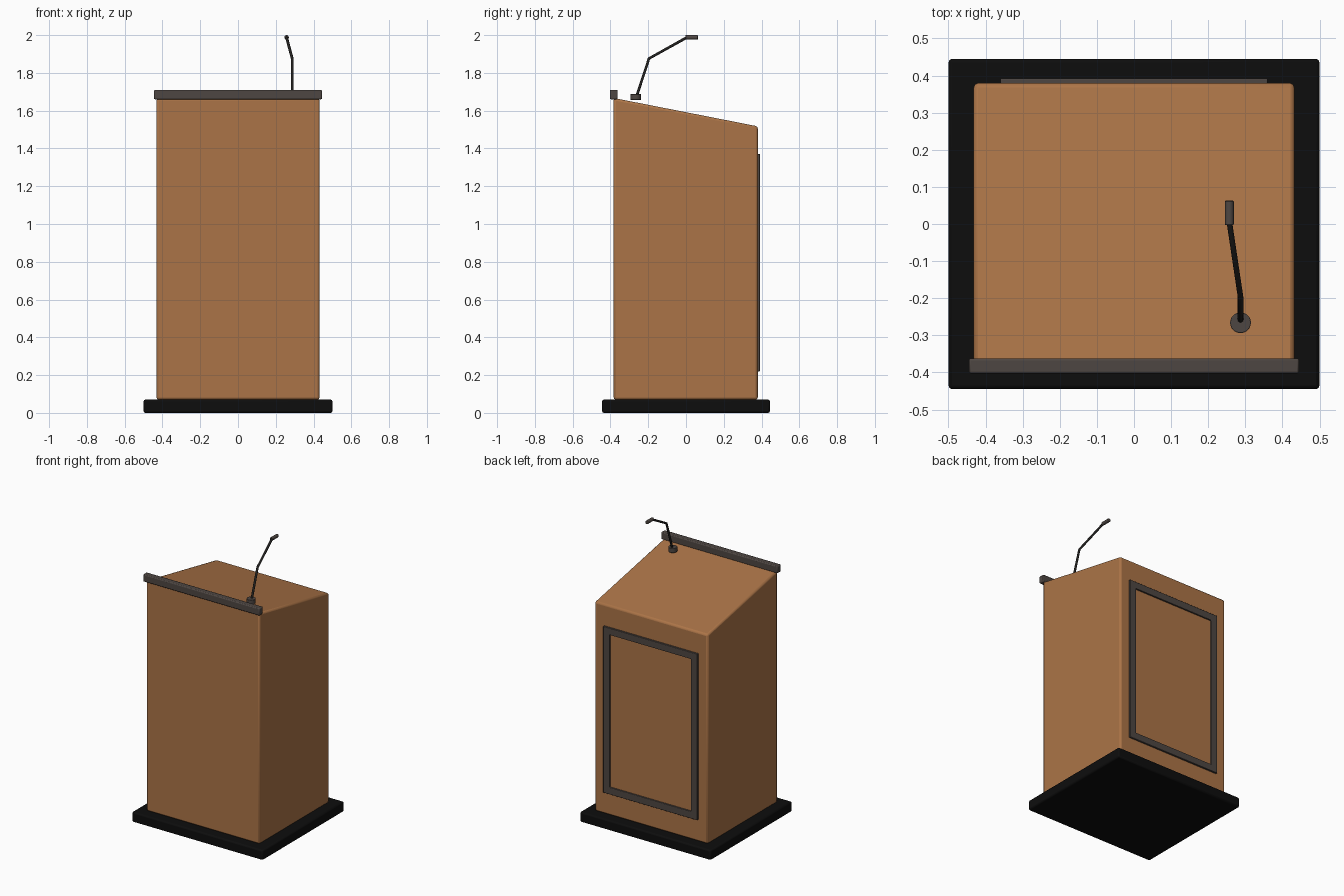
import bpy, bmesh, math
from mathutils import Vector

if "Cube" in bpy.data.objects:
    bpy.data.objects.remove(bpy.data.objects["Cube"])


def material(name, rgb):
    m = bpy.data.materials.new(name)
    m.diffuse_color = (*rgb, 1)
    m.use_nodes = True
    m.node_tree.nodes["Principled BSDF"].inputs["Base Color"].default_value = m.diffuse_color
    return m


WOOD = material("warm_wood", (0.41, 0.175, 0.063))
GREY = material("dark_grey_trim", (0.076, 0.062, 0.055))
BLACK = material("black_base", (0.004, 0.004, 0.004))
NECK = material("near_black_metal", (0.016, 0.015, 0.014))


def finish(name, bm, mat, bevel=0.0, segments=2):
    bmesh.ops.recalc_face_normals(bm, faces=bm.faces)
    me = bpy.data.meshes.new(name)
    bm.to_mesh(me)
    bm.free()
    me.materials.append(mat)
    ob = bpy.data.objects.new(name, me)
    bpy.context.collection.objects.link(ob)
    if bevel:
        mod = ob.modifiers.new("bevel", 'BEVEL')
        mod.width, mod.segments = bevel, segments
    bpy.ops.object.select_all(action='DESELECT')
    ob.select_set(True)
    bpy.context.view_layer.objects.active = ob
    bpy.ops.object.shade_smooth_by_angle(angle=math.radians(35))
    return ob


def extrude_profile(name, points, direction, mat, bevel=0.0, hole=None):
    """Extrude a closed outline; an optional matching hole makes a ring."""
    bm = bmesh.new()
    outer = [bm.verts.new(p) for p in points]
    if hole:
        inner = [bm.verts.new(p) for p in hole]
        n = len(outer)
        faces = [bm.faces.new((outer[i], outer[(i + 1) % n],
                               inner[(i + 1) % n], inner[i])) for i in range(n)]
    else:
        faces = [bm.faces.new(outer)]
    ext = bmesh.ops.extrude_face_region(bm, geom=faces, use_keep_orig=True)
    bmesh.ops.translate(bm, vec=direction,
                        verts=[g for g in ext["geom"] if isinstance(g, bmesh.types.BMVert)])
    return finish(name, bm, mat, bevel)


def box(name, x, y0, y1, z0, z1, mat, bevel):
    pts = [(-x, y0, z0), (-x, y1, z0), (-x, y1, z1), (-x, y0, z1)]
    return extrude_profile(name, pts, (2 * x, 0, 0), mat, bevel)


def rod(name, a, b, radius, mat, sides=24, bevel=0.0):
    a, b = Vector(a), Vector(b)
    bm = bmesh.new()
    bmesh.ops.create_cone(bm, cap_ends=True, segments=sides, radius1=radius,
                          radius2=radius, depth=(b - a).length)
    bm.transform((b - a).to_track_quat('Z', 'Y').to_matrix().to_4x4())
    bmesh.ops.translate(bm, vec=(a + b) / 2, verts=bm.verts)
    return finish(name, bm, mat, bevel)


# Plinth, sloped cabinet and front lip
box("plinth", 0.50, -0.445, 0.445, 0, 0.07, BLACK, 0.01)
extrude_profile("cabinet",
                [(-0.432, -0.383, 0.07), (-0.432, 0.38, 0.07),
                 (-0.432, 0.38, 1.517), (-0.432, -0.383, 1.667)],
                (0.864, 0, 0), WOOD, 0.012)
box("top_lip", 0.445, -0.403, -0.362, 1.66, 1.71, GREY, 0.006)


# Raised rectangular frame on the back
def rectangle(x, z0, z1):
    return [(-x, 0.376, z0), (x, 0.376, z0), (x, 0.376, z1), (-x, 0.376, z1)]


extrude_profile("back_frame", rectangle(0.36, 0.22, 1.37), (0, 0.016, 0),
                GREY, 0.003, hole=rectangle(0.312, 0.268, 1.322))

# Microphone: foot, bent neck and head
rod("microphone_foot", (0.287, -0.266, 1.657), (0.287, -0.266, 1.688), 0.028, GREY, 32, 0.002)
curve = bpy.data.curves.new("neck_path", 'CURVE')
curve.dimensions = '3D'
curve.bevel_depth = 0.0075
curve.bevel_resolution = 3
curve.use_fill_caps = True
spline = curve.splines.new('POLY')
path = [(0.287, -0.262, 1.675), (0.287, -0.196, 1.876), (0.257, 0.005, 1.988)]
spline.points.add(len(path) - 1)
for p, co in zip(spline.points, path):
    p.co = (*co, 1)
curve.materials.append(NECK)
neck = bpy.data.objects.new("microphone_neck", curve)
bpy.context.collection.objects.link(neck)
rod("microphone_head", (0.257, -0.003, 1.988), (0.257, 0.063, 1.988), 0.012, GREY, 24, 0.003)
